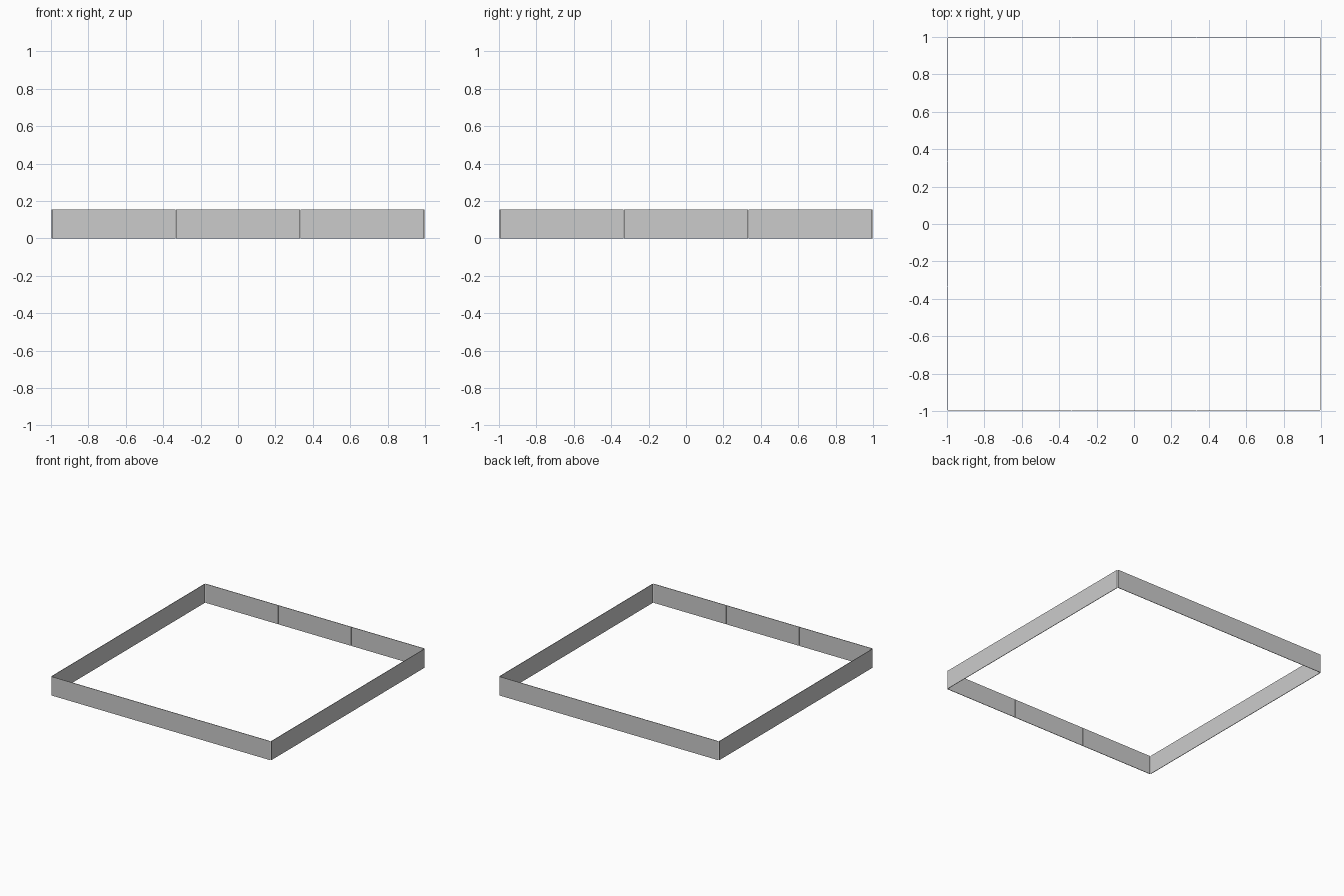
import bpy
from math import pi
from mathutils import Matrix

if "Cube" in bpy.data.objects:
    bpy.data.objects.remove(bpy.data.objects["Cube"])

HEIGHT = 0.155   # panel height
THICK = 0.004    # thin sheet
LENGTH = 1.988   # run of three panels, leaving open slits at the corners
GAP = 0.003      # hairline joint between panels
PANEL = (LENGTH - 2 * GAP) / 3


def add_panel(name, offset, turn):
    """Thin upright panel on the front edge, turned about z to its side."""
    bpy.ops.mesh.primitive_cube_add(size=1)
    panel = bpy.context.object
    panel.name = name
    place = Matrix.Translation((offset, -1 + THICK / 2, HEIGHT / 2))
    scale = Matrix.Diagonal((PANEL, THICK, HEIGHT, 1))
    panel.data.transform(Matrix.Rotation(turn, 4, 'Z') @ place @ scale)


# Four sides of the square border, three panels each
for i, side in enumerate(("front", "right", "back", "left")):
    for j in (-1, 0, 1):
        add_panel(f"{side}_panel_{j + 2}", j * (PANEL + GAP), i * pi / 2)
